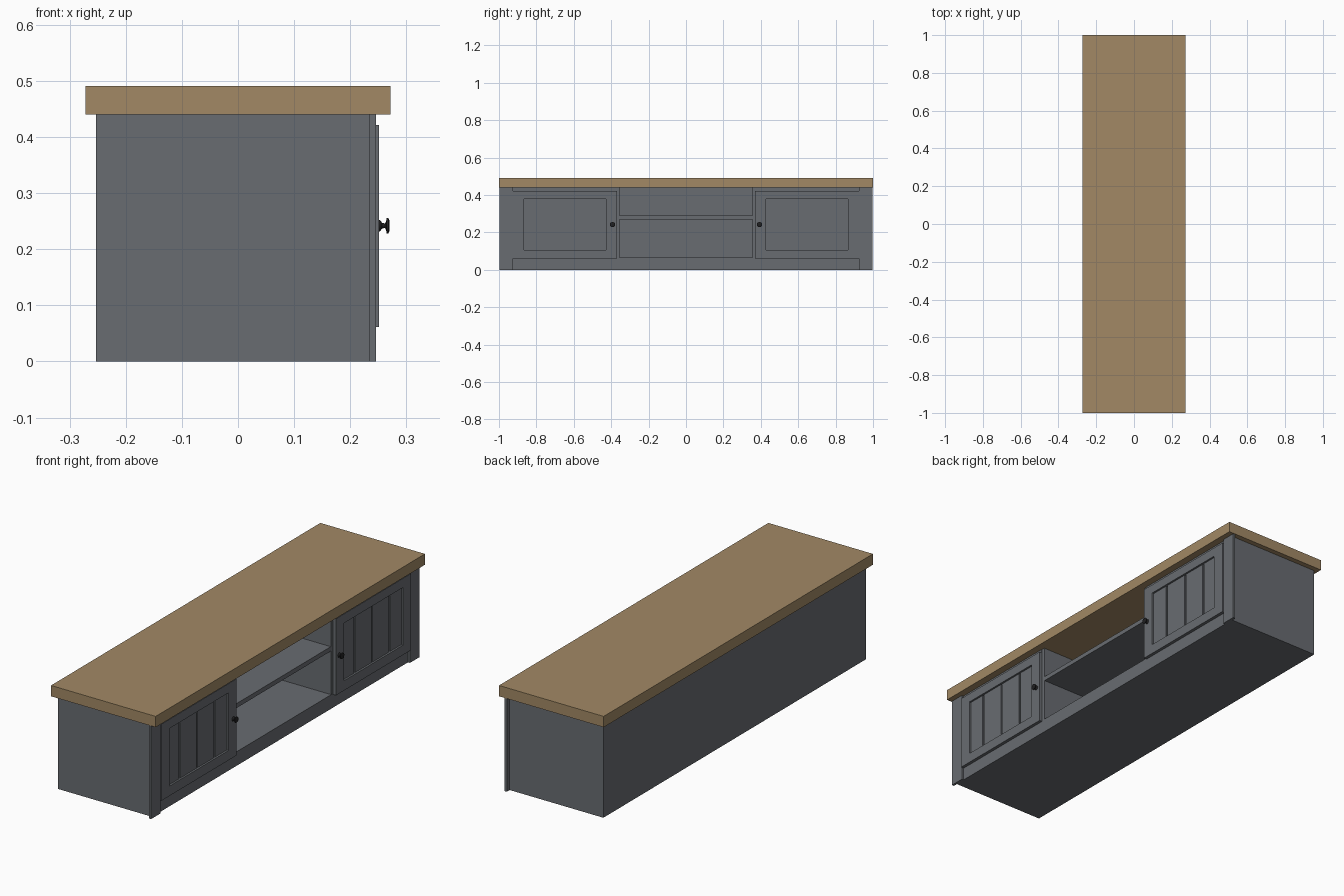
import bpy, bmesh, math
from mathutils import Matrix

if "Cube" in bpy.data.objects:
    bpy.data.objects.remove(bpy.data.objects["Cube"])


def material(name, color):
    m = bpy.data.materials.new(name)
    m.diffuse_color = (*color, 1)
    m.use_nodes = True
    m.node_tree.nodes["Principled BSDF"].inputs["Base Color"].default_value = m.diffuse_color
    return m


wood = material("oak", (0.36, 0.25, 0.13))
paint = material("slate_paint", (0.14, 0.15, 0.165))
iron = material("dark_iron", (0.015, 0.015, 0.016))


def finish(name, bm, mat):
    bmesh.ops.recalc_face_normals(bm, faces=bm.faces)
    me = bpy.data.meshes.new(name)
    bm.to_mesh(me)
    bm.free()
    me.materials.append(mat)
    ob = bpy.data.objects.new(name, me)
    bpy.context.collection.objects.link(ob)
    return ob


def boxes(name, spans, mat=paint, side=1):
    """One object from boxes (x0, x1, y0, y1, z0, z1); side=-1 mirrors in y."""
    bm = bmesh.new()
    for x0, x1, y0, y1, z0, z1 in spans:
        centre = ((x0 + x1) / 2, side * (y0 + y1) / 2, (z0 + z1) / 2)
        size = (x1 - x0, y1 - y0, z1 - z0, 1)
        bmesh.ops.create_cube(bm, size=1, matrix=Matrix.Translation(centre) @ Matrix.Diagonal(size))
    return finish(name, bm, mat)


def knob(name, y, z):
    """Turned knob: profile (x, radius) spun about the x axis."""
    profile = [(0.250, 0), (0.250, 0.011), (0.253, 0.010), (0.257, 0.005), (0.262, 0.004),
               (0.264, 0.008), (0.265, 0.014), (0.268, 0.014), (0.270, 0.009), (0.270, 0)]
    bm = bmesh.new()
    verts = [bm.verts.new((x, y + r, z)) for x, r in profile]
    edges = [bm.edges.new(p) for p in zip(verts, verts[1:])]
    bmesh.ops.spin(bm, geom=verts + edges, cent=(0, y, z), axis=(1, 0, 0),
                   angle=math.tau, steps=24)
    bmesh.ops.remove_doubles(bm, verts=bm.verts, dist=1e-5)
    ob = finish(name, bm, iron)
    bpy.ops.object.select_all(action='DESELECT')
    ob.select_set(True)
    bpy.context.view_layer.objects.active = ob
    bpy.ops.object.shade_smooth_by_angle(angle=math.radians(35))


# Top, base, back and centre shelf
boxes("worktop", [(-0.272, 0.272, -1, 1, 0.44, 0.491)], wood)
boxes("base", [(-0.25, 0.236, -0.97, 0.97, 0, 0.066)])
boxes("back_panel", [(-0.253, -0.238, -0.975, 0.975, 0, 0.44)])
boxes("centre_shelf", [(-0.238, 0.234, -0.357, 0.357, 0.27, 0.291)])

# Mirrored ends, dividers, face frame and doors
D0, D1, ZB, ZT = 0.37, 0.925, 0.061, 0.421      # door extents
P0, P1, PB, PT = 0.428, 0.867, 0.107, 0.378     # recessed panel extents
XF, XB = 0.251, 0.236
for side, tag in ((1, "right"), (-1, "left")):
    boxes(f"end_panel_{tag}", [(-0.253, 0.236, 0.955, 0.975, 0, 0.44)], side=side)
    boxes(f"divider_{tag}", [(-0.238, 0.235, 0.355, 0.373, 0.066, 0.44)], side=side)
    boxes(f"front_stile_{tag}", [(0.234, 0.246, 0.926, 0.996, 0, 0.44)], side=side)
    boxes(f"top_rail_{tag}", [(0.216, 0.237, 0.373, 0.955, 0.41, 0.44)], side=side)

    # Door frame: two stiles and two rails
    boxes(f"door_frame_{tag}", [
        (XB, XF, D0, P0, ZB, ZT), (XB, XF, P1, D1, ZB, ZT),
        (XB, XF, P0, P1, ZB, PB), (XB, XF, P0, P1, PT, ZT)], side=side)
    # Planks with grooves between, over a backing board
    planks = [(0.225, 0.2365, D0 + 0.004, D1, 0.066, 0.41)]
    cuts = [P0] + [0.52, 0.65, 0.78] + [P1]
    gap = 0.005
    for i in range(4):
        planks.append((0.236, 0.242, cuts[i] + (gap if i else 0),
                       cuts[i + 1] - (gap if i < 3 else 0), PB, PT))
    boxes(f"door_planks_{tag}", planks, side=side)
    knob(f"door_knob_{tag}", side * 0.393, 0.242)
